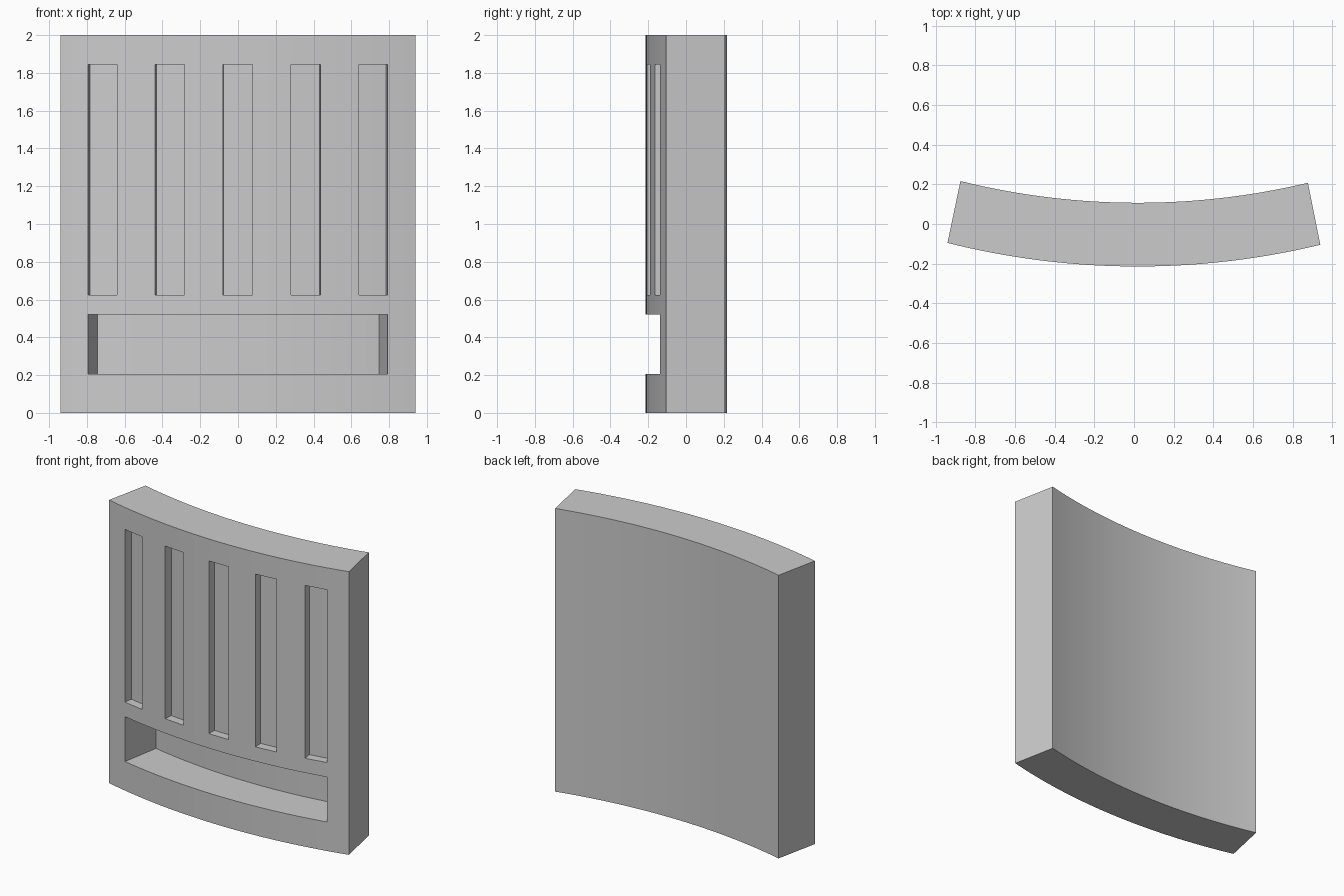
import bpy, bmesh
from math import asin, sin, cos

cube = bpy.data.objects.get("Cube")
if cube:
    bpy.data.objects.remove(cube)

HEIGHT = 2.0
OUT_HALF, OUT_APEX, OUT_SAG = 0.94, -0.214, 0.114
IN_HALF, IN_APEX, IN_SAG = 0.876, 0.107, 0.105
TILT = -0.005

grey = bpy.data.materials.new("plain_grey")
grey.use_nodes = True
colour = (0.6, 0.6, 0.6, 1)
grey.diffuse_color = colour
grey.node_tree.nodes["Principled BSDF"].inputs["Base Color"].default_value = colour


def arc_point(half, apex, sag, u):
    """Point on a shallow arc, u running from -1 to 1 between its ends."""
    radius = (half * half + sag * sag) / (2 * sag)
    a = asin(half / radius) * u
    return radius * sin(a), apex + radius * (1 - cos(a))


def panel_point(u, t):
    """Point at depth t between the front arc (0) and the back arc (1)."""
    fx, fy = arc_point(OUT_HALF, OUT_APEX, OUT_SAG, u)
    bx, by = arc_point(IN_HALF, IN_APEX, IN_SAG, u)
    x, y = fx + (bx - fx) * t, fy + (by - fy) * t
    return x - TILT * y, y + TILT * x


def curved_block(name, x0, x1, t0, t1, z0, z1, steps):
    """Curved slab spanning front positions x0..x1 and depths t0..t1."""
    us = [(x0 + (x1 - x0) * i / steps) / OUT_HALF for i in range(steps + 1)]
    outline = [panel_point(u, t0) for u in us] + [panel_point(u, t1) for u in reversed(us)]
    bm = bmesh.new()
    base = bm.faces.new([bm.verts.new((x, y, z0)) for x, y in outline])
    top = bmesh.ops.extrude_face_region(bm, geom=[base])["geom"]
    bmesh.ops.translate(bm, vec=(0, 0, z1 - z0),
                        verts=[v for v in top if isinstance(v, bmesh.types.BMVert)])
    bmesh.ops.recalc_face_normals(bm, faces=bm.faces)
    mesh = bpy.data.meshes.new(name)
    bm.to_mesh(mesh)
    bm.free()
    mesh.materials.append(grey)
    obj = bpy.data.objects.new(name, mesh)
    bpy.context.collection.objects.link(obj)
    return obj


# Curved panel
panel = curved_block("curved_panel", -OUT_HALF, OUT_HALF, 0, 1, 0, HEIGHT, 48)

# Deep lower recess and five shallow upright slots
cutters = [curved_block("recess_cutter", -0.79, 0.79, -0.2, 0.88, 0.205, 0.522, 40)]
for i in range(5):
    mid = (i - 2) * 0.357
    cutters.append(curved_block("slot_cutter", mid - 0.077, mid + 0.077,
                                -0.2, 0.19, 0.625, 1.845, 4))

bpy.context.view_layer.objects.active = panel
for cutter in cutters:
    cutter.hide_render = True
    mod = panel.modifiers.new("cut", 'BOOLEAN')
    mod.operation = 'DIFFERENCE'
    mod.solver = 'EXACT'
    mod.object = cutter
    bpy.ops.object.modifier_apply(modifier=mod.name)
    bpy.data.objects.remove(cutter)

# Smooth curve with sharp edges
for o in bpy.context.selected_objects:
    o.select_set(False)
panel.select_set(True)
bpy.ops.object.shade_smooth_by_angle(angle=0.5)
